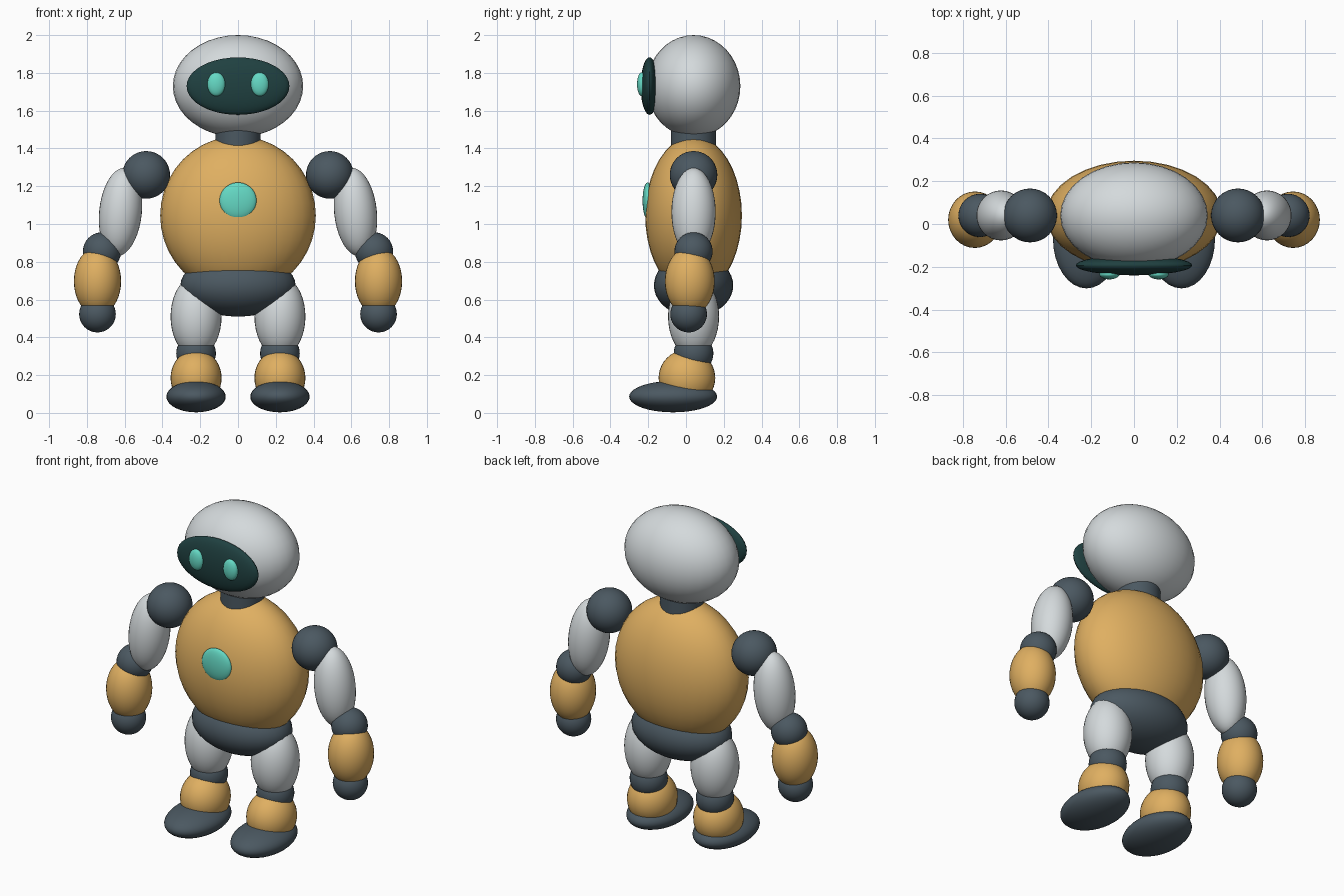
import bpy
import math

cube = bpy.data.objects.get("Cube")
if cube:
    bpy.data.objects.remove(cube, do_unlink=True)


def make_material(name, rgb):
    mat = bpy.data.materials.new(name)
    mat.use_nodes = True
    colour = (*rgb, 1.0)
    mat.diffuse_color = colour
    mat.node_tree.nodes["Principled BSDF"].inputs["Base Color"].default_value = colour
    return mat


shell = make_material("pale grey shell", (0.66, 0.70, 0.716))
gold = make_material("warm gold", (0.74, 0.43, 0.12))
slate = make_material("dark slate", (0.07, 0.098, 0.12))
glass = make_material("dark green visor", (0.014, 0.052, 0.052))
glow = make_material("turquoise light", (0.13, 0.70, 0.56))


def finish(obj, name, mat):
    obj.name = name
    obj.data.name = name
    obj.data.materials.append(mat)
    bpy.ops.object.transform_apply(location=False, rotation=True, scale=True)
    bpy.ops.object.shade_smooth_by_angle(angle=math.radians(40))
    return obj


def ellipsoid(name, mat, centre, radii, tilt=0.0):
    bpy.ops.mesh.primitive_uv_sphere_add(
        segments=32, ring_count=20, radius=1, location=centre,
        rotation=(0, math.radians(tilt), 0))
    bpy.context.object.scale = radii
    return finish(bpy.context.object, name, mat)


def ball(name, mat, centre, radius):
    return ellipsoid(name, mat, centre, (radius, radius, radius))


BODY_Y = 0.04  # depth of the body axis

# Head, visor and neck
ellipsoid("head", shell, (0, BODY_Y, 1.73), (0.345, 0.248, 0.27))
ellipsoid("visor", glass, (0, -0.193, 1.73), (0.272, 0.047, 0.152))
bpy.ops.mesh.primitive_cylinder_add(vertices=32, radius=0.12, depth=0.14,
                                    location=(0, BODY_Y, 1.47))
finish(bpy.context.object, "neck", slate)

# Torso, chest light and pelvis
ellipsoid("torso", gold, (0, BODY_Y, 1.045), (0.412, 0.256, 0.42))
ellipsoid("chest_light", glow, (0, -0.203, 1.123), (0.098, 0.027, 0.097))
ellipsoid("pelvis", slate, (0, BODY_Y, 0.675), (0.305, 0.21, 0.165))

# Paired parts
for side, s in (("left", 1), ("right", -1)):
    ellipsoid(side + "_eye", glow, (s * 0.115, -0.235, 1.74), (0.047, 0.024, 0.063))

    # Arm
    ball(side + "_shoulder", slate, (s * 0.486, BODY_Y, 1.26), 0.126)
    ellipsoid(side + "_upper_arm", shell, (s * 0.622, BODY_Y, 1.063),
              (0.113, 0.117, 0.235), tilt=-s * 6)
    ball(side + "_elbow", slate, (s * 0.72, BODY_Y, 0.855), 0.101)
    ellipsoid(side + "_forearm", gold, (s * 0.744, 0.02, 0.697), (0.125, 0.132, 0.18))
    ball(side + "_hand", slate, (s * 0.744, 0.014, 0.523), 0.097)

    # Leg
    ellipsoid(side + "_thigh", shell, (s * 0.222, BODY_Y, 0.51), (0.135, 0.135, 0.215))
    ball(side + "_knee", slate, (s * 0.222, BODY_Y, 0.315), 0.105)
    ellipsoid(side + "_shin", gold, (s * 0.222, 0.005, 0.185), (0.135, 0.15, 0.15))
    ellipsoid(side + "_foot", slate, (s * 0.222, -0.068, 0.086), (0.157, 0.233, 0.083))
